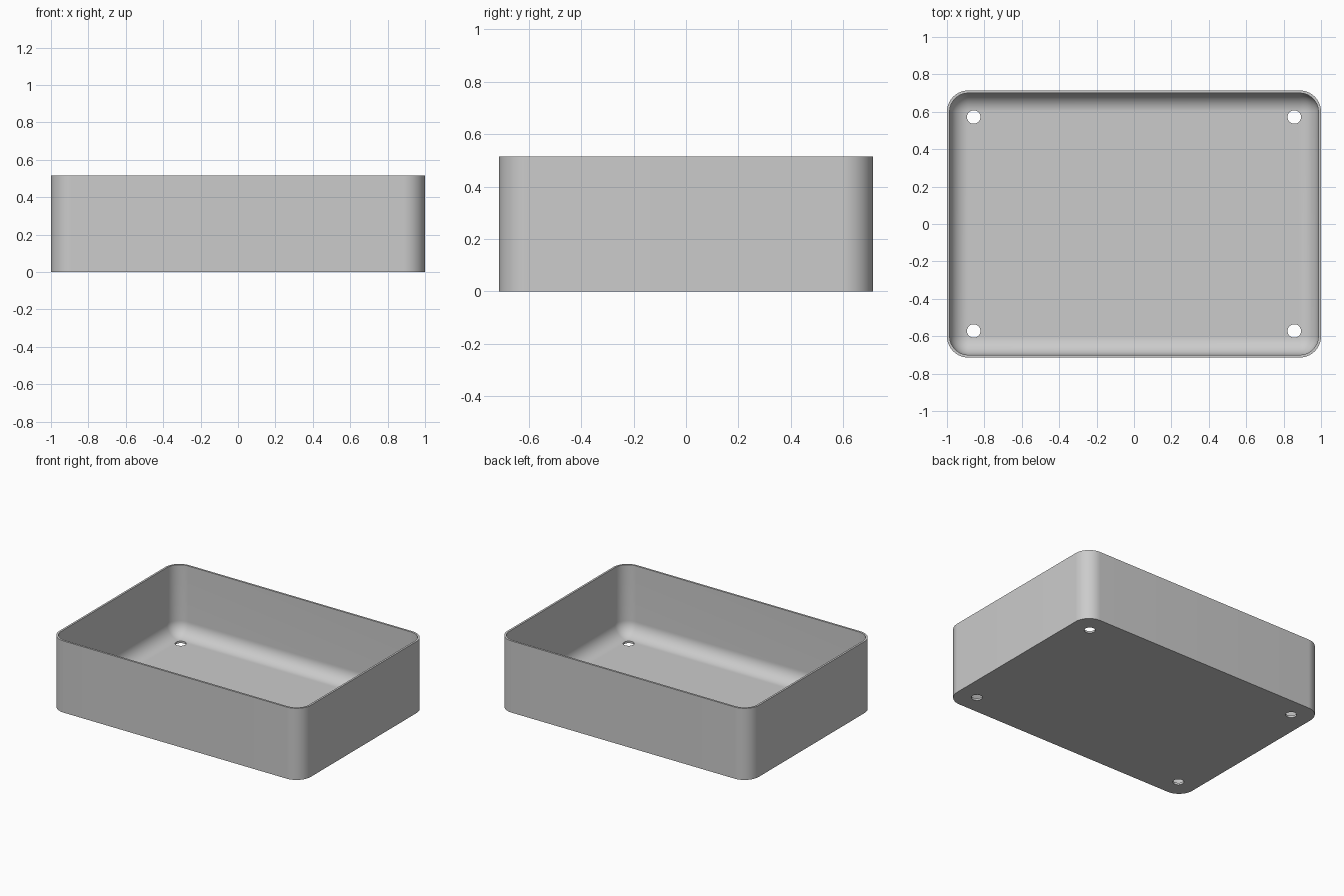
import bpy
import bmesh
from math import sin, cos, pi, radians

if "Cube" in bpy.data.objects:
    bpy.data.objects.remove(bpy.data.objects["Cube"])

HALF_X, HALF_Y, HEIGHT = 1.0, 0.714, 0.515
CORNER, WALL = 0.114, 0.0143
FILLET = CORNER - WALL
HOLE_X, HOLE_Y, HOLE_R = 0.857, 0.572, 0.036
STEPS = 16

grey = bpy.data.materials.new("light grey")
grey.use_nodes = True
colour = (0.6, 0.6, 0.6, 1)
grey.diffuse_color = colour
grey.node_tree.nodes["Principled BSDF"].inputs["Base Color"].default_value = colour


def ring(bm, inset, z):
    """Rounded rectangle loop, moved inwards by inset."""
    radius = max(CORNER - inset, 0)
    verts = []
    for quarter, (sx, sy) in enumerate([(1, 1), (-1, 1), (-1, -1), (1, -1)]):
        for i in range(STEPS + 1):
            a = (quarter + i / STEPS) * pi / 2
            verts.append(bm.verts.new((sx * (HALF_X - CORNER) + radius * cos(a),
                                       sy * (HALF_Y - CORNER) + radius * sin(a), z)))
    return verts


# Tray: outer wall, rim, inner wall and a rounded inner bottom edge
profile = [(0, 0), (0, HEIGHT), (WALL, HEIGHT)]
for i in range(STEPS + 1):
    a = i / STEPS * pi / 2
    profile.append((WALL + FILLET * (1 - cos(a)), WALL + FILLET * (1 - sin(a))))

bm = bmesh.new()
rings = [ring(bm, inset, z) for inset, z in profile]
for low, high in zip(rings, rings[1:]):
    for i in range(len(low)):
        j = (i + 1) % len(low)
        bm.faces.new((low[i], low[j], high[j], high[i]))
bm.faces.new(rings[0][::-1])
bm.faces.new(rings[-1])
bmesh.ops.remove_doubles(bm, verts=bm.verts, dist=1e-5)
bmesh.ops.recalc_face_normals(bm, faces=bm.faces)
mesh = bpy.data.meshes.new("tray")
bm.to_mesh(mesh)
bm.free()
mesh.materials.append(grey)
tray = bpy.data.objects.new("tray", mesh)
bpy.context.collection.objects.link(tray)
bpy.context.view_layer.objects.active = tray

# Four round holes through the floor
for sx in (-1, 1):
    for sy in (-1, 1):
        bpy.ops.mesh.primitive_cylinder_add(vertices=40, radius=HOLE_R, depth=0.1,
                                            location=(sx * HOLE_X, sy * HOLE_Y, 0))
        cutter = bpy.context.object
        cutter.name = "hole_cutter"
        cutter.hide_render = True
        cutter.data.materials.append(grey)
        cut = tray.modifiers.new("hole", "BOOLEAN")
        cut.operation = "DIFFERENCE"
        cut.solver = "EXACT"
        cut.object = cutter
        bpy.context.view_layer.objects.active = tray
        bpy.ops.object.modifier_apply(modifier=cut.name)
        bpy.data.objects.remove(cutter)

# Smooth curves, sharp rims
bpy.ops.object.select_all(action="DESELECT")
tray.select_set(True)
bpy.context.view_layer.objects.active = tray
bpy.ops.object.shade_smooth_by_angle(angle=radians(30))
